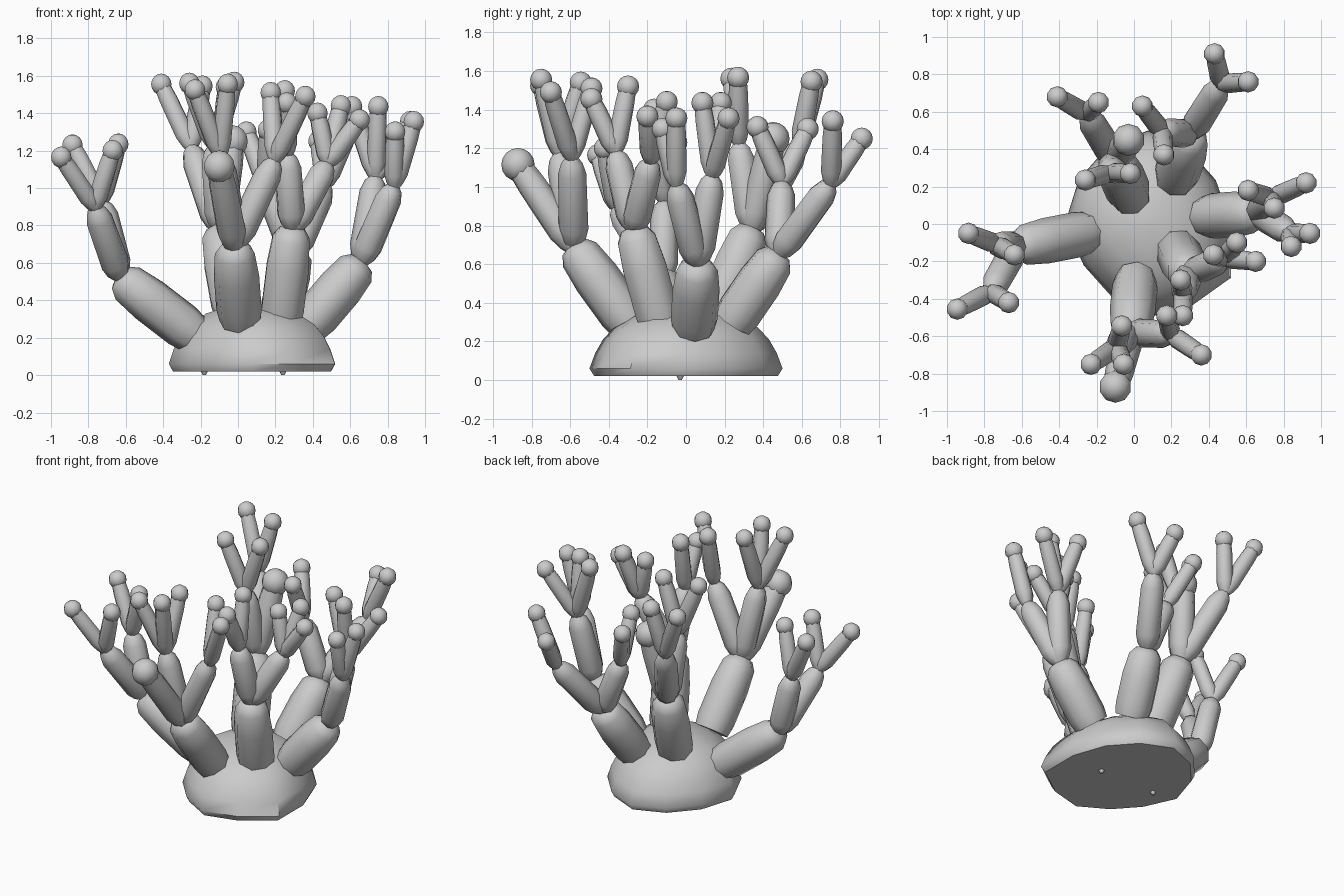
import bpy, bmesh, math
from mathutils import Vector

if "Cube" in bpy.data.objects:
    bpy.data.objects.remove(bpy.data.objects["Cube"])

grey = bpy.data.materials.new("coral_grey")
grey.use_nodes = True
colour = (0.6, 0.6, 0.6, 1)
grey.diffuse_color = colour
grey.node_tree.nodes["Principled BSDF"].inputs["Base Color"].default_value = colour


def finish(name, bm):
    """Turn the mesh into a shaded object in the scene."""
    bmesh.ops.recalc_face_normals(bm, faces=bm.faces)
    mesh = bpy.data.meshes.new(name)
    bm.to_mesh(mesh)
    bm.free()
    mesh.materials.append(grey)
    obj = bpy.data.objects.new(name, mesh)
    bpy.context.collection.objects.link(obj)
    bpy.ops.object.select_all(action='DESELECT')
    obj.select_set(True)
    bpy.context.view_layer.objects.active = obj
    bpy.ops.object.shade_smooth_by_angle(angle=math.radians(50))


def circle(sides):
    """Unit circle points in the flat plane."""
    angles = [math.tau * k / sides for k in range(sides)]
    return [Vector((math.cos(a), math.sin(a), 0)) for a in angles]


def loft(bm, rings):
    """Skin a stack of equal rings and cap both ends."""
    loops = [[bm.verts.new(point) for point in ring] for ring in rings]
    count = len(loops[0])
    for low, high in zip(loops, loops[1:]):
        for i in range(count):
            j = (i + 1) % count
            bm.faces.new((low[i], low[j], high[j], high[i]))
    bm.faces.new(loops[0][::-1])
    bm.faces.new(loops[-1])


def limb(bm, start, end, radius, profile):
    """Faceted limb; profile pairs are (fraction along, share of the radius)."""
    start, end = Vector(start), Vector(end)
    turn = (end - start).to_track_quat('Z', 'Y')
    rings = []
    for along, share in profile:
        centre = start.lerp(end, along)
        rings.append([centre + turn @ (point * radius * share) for point in circle(8)])
    loft(bm, rings)


# Limb outlines: trunks are blunt at the root, branches pinch at both ends,
# twigs stay wide where they meet the ball
TRUNK = [(0, .9), (.15, 1), (.6, 1), (.9, .88), (1, .6), (1.03, .2)]
BRANCH = [(-.04, .3), (.08, .8), (.2, 1), (.82, .95), (.94, .72), (1.02, .3)]
TWIG = [(-.08, .4), (.06, .8), (.2, 1), (.75, .95), (1, .83)]


def twig(bm, start, tip, radius):
    """Thin limb ending in a round ball."""
    limb(bm, start, tip, radius, TWIG)
    new = bmesh.ops.create_uvsphere(bm, u_segments=10, v_segments=8, radius=radius * 1.08)
    bmesh.ops.translate(bm, verts=new["verts"], vec=tip)


def arm(name, root, fork, *clusters, thick_tip=None):
    """Trunk that forks into one branch for each cluster of twig tips."""
    bm = bmesh.new()
    limb(bm, root, fork, .122, TRUNK)
    fork = Vector(fork)
    for tips in clusters:
        # A branch leans out under the middle of its own tips
        middle = sum((Vector(tip) for tip in tips), Vector()) / len(tips)
        knot = fork.lerp(middle, .76)
        knot.z = fork.z + (middle.z - fork.z) * .57
        limb(bm, fork, knot, .077, BRANCH)
        for tip in tips:
            twig(bm, knot, tip, .053)
    if thick_tip:
        twig(bm, fork, thick_tip, .08)
    finish(name, bm)


def corner(p):
    """Uneven outline of the base: each diagonal corner has its own reach."""
    if min(abs(p.x), abs(p.y)) < .4:
        return 1
    if p.x > 0 > p.y:
        return 1.15 if p.x > -p.y else 1.02
    if p.x < 0 < p.y:
        return .96
    return .94 if p.x > 0 else .89


# Domed base
bm = bmesh.new()
rings = []
for height, share in [(.02, .95), (.06, 1), (.14, .94), (.21, .86), (.27, .75),
                      (.33, .55), (.365, .3), (.38, .08)]:
    rings.append([(.075 + .445 * p.x * share * corner(p), .5 * p.y * share * corner(p), height)
                  for p in circle(12)])
loft(bm, rings)
finish("base", bm)

# Small nubs poking out under the base
bm = bmesh.new()
for x in (-.18, .24):
    limb(bm, (x, -.03, 0), (x, -.03, .06), .04, [(0, .2), (1, 1)])
finish("base_nubs", bm)

# Six arms around the base
arm("right_arm", (-.24, -.045, .22), (-.63, -.12, .52),
    [(-.885, -.05, 1.23), (-.64, -.165, 1.235)],
    [(-.945, -.455, 1.165), (-.67, -.42, 1.2)])
arm("front_arm", (.01, -.29, .29), (-.02, -.58, .69),
    [(-.065, -.545, 1.54), (-.23, -.75, 1.525), (-.055, -.75, 1.555)],
    [(.36, -.7, 1.49), (.175, -.49, 1.51)],
    thick_tip=(-.1, -.87, 1.115))
arm("front_left_arm", (.23, -.13, .28), (.29, -.27, .78),
    [(.25, -.3, 1.52), (.26, -.49, 1.455)],
    [(.55, -.1, 1.44), (.425, -.165, 1.4), (.65, -.2, 1.365)])
arm("left_arm", (.38, .04, .27), (.66, .06, .6),
    [(.94, -.05, 1.355), (.84, -.12, 1.3)],
    [(.92, .22, 1.355), (.61, .18, 1.435), (.75, .085, 1.435)])
arm("back_left_arm", (.22, .24, .3), (.3, .48, .65),
    [(.43, .91, 1.25), (.61, .76, 1.34)],
    [(.045, .63, 1.3), (.16, .37, 1.31)])
arm("back_right_arm", (-.02, .15, .33), (-.1, .34, .78),
    [(-.41, .68, 1.555), (-.19, .65, 1.545)],
    [(-.02, .27, 1.565), (-.26, .235, 1.56)],
    thick_tip=(-.03, .45, 1.25))
